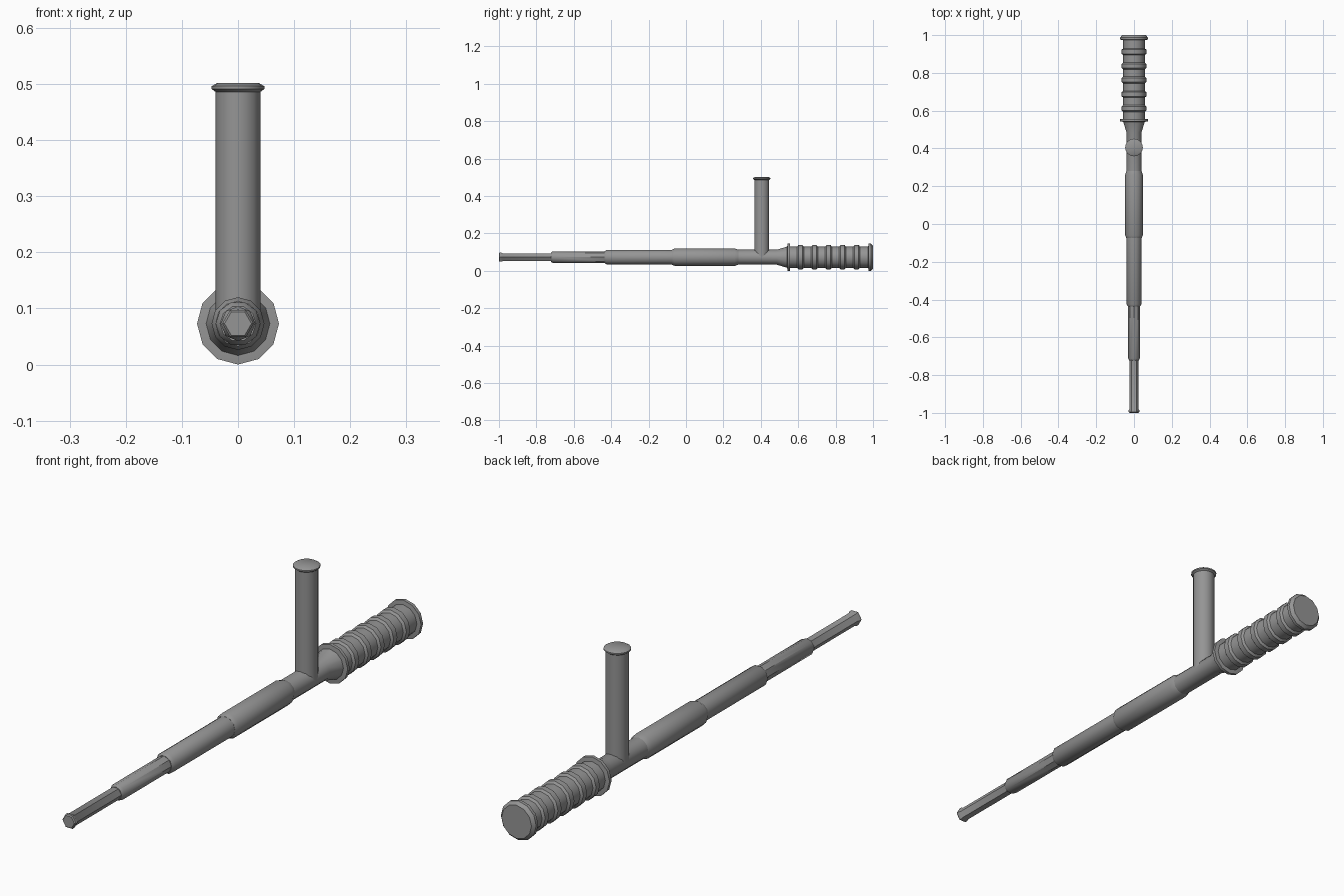
import bpy
import math
from mathutils import Matrix

if "Cube" in bpy.data.objects:
    bpy.data.objects.remove(bpy.data.objects["Cube"])

GREY = (0.3, 0.3, 0.3, 1)
AXIS_Z = 0.073
mat = bpy.data.materials.new("baton grey")
mat.use_nodes = True
mat.diffuse_color = GREY
mat.node_tree.nodes["Principled BSDF"].inputs["Base Color"].default_value = GREY

ALONG_Y = Matrix.Translation((0, 0, AXIS_Z)) @ Matrix.Rotation(-math.pi / 2, 4, "X")


def lathe(name, profile, sides, placement, smooth=40):
    """Closed turned solid from (distance, radius) pairs, capped at both ends."""
    verts, faces = [], []
    for dist, radius in profile:
        for i in range(sides):
            a = math.tau * i / sides
            verts.append((radius * math.cos(a), radius * math.sin(a), dist))
    for r in range(len(profile) - 1):
        for i in range(sides):
            j = (i + 1) % sides
            a, b = r * sides, (r + 1) * sides
            faces.append((a + i, a + j, b + j, b + i))
    last = (len(profile) - 1) * sides
    faces.append(tuple(reversed(range(sides))))
    faces.append(tuple(range(last, last + sides)))
    mesh = bpy.data.meshes.new(name)
    mesh.from_pydata(verts, [], faces)
    mesh.transform(placement)
    mesh.materials.append(mat)
    obj = bpy.data.objects.new(name, mesh)
    bpy.context.collection.objects.link(obj)
    bpy.ops.object.select_all(action="DESELECT")
    obj.select_set(True)
    bpy.context.view_layer.objects.active = obj
    bpy.ops.object.shade_smooth_by_angle(angle=math.radians(smooth))
    return obj


# Telescoping shaft, thin tip first
lathe("shaft_tip", [(-1, 0.024), (-0.996, 0.028), (-0.986, 0.028),
                    (-0.98, 0.024), (-0.7, 0.024)], 6, ALONG_Y)
lathe("shaft_thin", [(-0.722, 0.025), (-0.712, 0.031), (-0.41, 0.031)], 8, ALONG_Y)
lathe("shaft_middle", [(-0.437, 0.032), (-0.425, 0.04), (-0.05, 0.04)], 10, ALONG_Y)
lathe("shaft_thick", [(-0.075, 0.04), (-0.06, 0.047), (0.26, 0.047),
                      (0.28, 0.04)], 12, ALONG_Y)

# Neck flaring into the grip
lathe("neck", [(0.25, 0.04), (0.485, 0.04), (0.545, 0.058)], 12, ALONG_Y)

# Ribbed grip with a flange at each end
BASE, RIB, FLANGE = 0.057, 0.065, 0.073
grip = [(0.541, BASE), (0.543, FLANGE), (0.555, FLANGE), (0.557, BASE)]
for k in range(5):
    c = 0.612 + 0.075 * k
    grip += [(c - 0.018, BASE), (c - 0.011, RIB), (c + 0.011, RIB), (c + 0.018, BASE)]
grip += [(0.974, BASE), (0.976, FLANGE), (0.988, FLANGE), (1.0, 0.062)]
lathe("grip", grip, 12, ALONG_Y)

# Upright side handle with a rimmed cap
lathe("side_handle", [(AXIS_Z, 0.04), (0.486, 0.04), (0.491, 0.047),
                      (0.496, 0.047), (0.502, 0.037)], 16,
      Matrix.Translation((0, 0.405, 0)))
